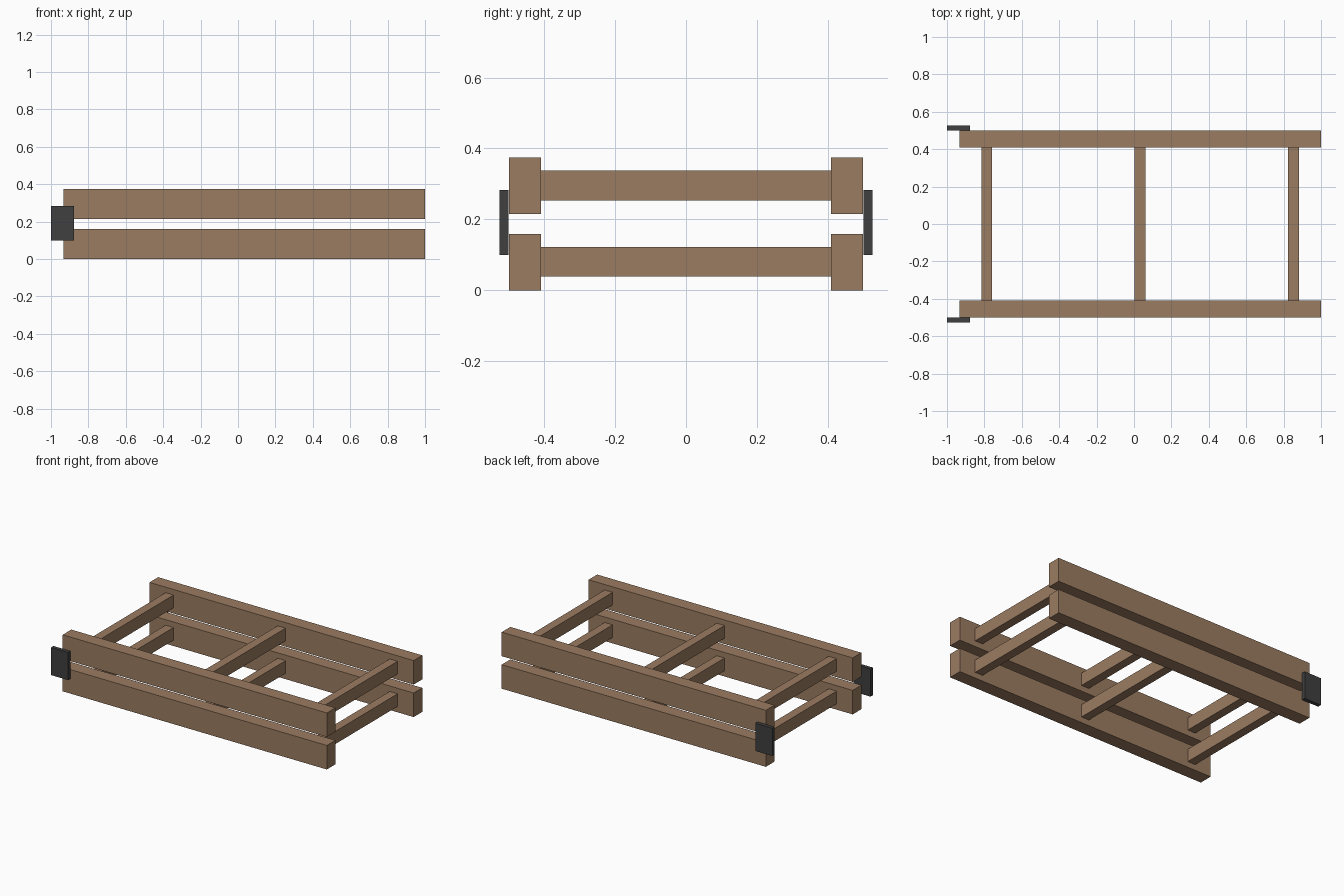
import bpy
import bmesh
from mathutils import Vector

if "Cube" in bpy.data.objects:
    bpy.data.objects.remove(bpy.data.objects["Cube"])


def material(name, color):
    m = bpy.data.materials.new(name)
    m.diffuse_color = (*color, 1.0)
    m.use_nodes = True
    m.node_tree.nodes["Principled BSDF"].inputs["Base Color"].default_value = m.diffuse_color
    return m


WOOD = material("brown wood", (0.33, 0.20, 0.12))
METAL = material("dark metal", (0.05, 0.05, 0.05))


def box(name, lo, hi, mat):
    """Axis-aligned box between two corners."""
    lo, hi = Vector(lo), Vector(hi)
    bm = bmesh.new()
    bmesh.ops.create_cube(bm, size=1.0)
    for v in bm.verts:
        v.co = (lo + hi) / 2 + v.co * (hi - lo)
    mesh = bpy.data.meshes.new(name)
    bm.to_mesh(mesh)
    bm.free()
    mesh.materials.append(mat)
    ob = bpy.data.objects.new(name, mesh)
    bpy.context.collection.objects.link(ob)
    return ob


RAIL_IN, RAIL_OUT = 0.409, 0.499
RAIL_H = 0.159
RUNG_W, RUNG_H = 0.058, 0.084

# two folded ladder sections, one above the other
for level, z in (("lower", 0.0), ("upper", 0.215)):
    # side rails
    for side, s in (("front", -1), ("back", 1)):
        y0, y1 = sorted((s * RAIL_IN, s * RAIL_OUT))
        box(f"{level}_{side}_rail", (-0.934, y0, z), (1.0, y1, z + RAIL_H), WOOD)
    # rungs
    zc = z + RAIL_H / 2 + 0.001
    for i, x in enumerate((-0.787, 0.033, 0.853)):
        box(f"{level}_rung_{i + 1}",
            (x - RUNG_W / 2, -RAIL_IN, zc - RUNG_H / 2),
            (x + RUNG_W / 2, RAIL_IN, zc + RUNG_H / 2), WOOD)

# hinge plates joining the sections at the left end
for side, s in (("front", -1), ("back", 1)):
    y0, y1 = sorted((s * 0.501, s * 0.526))
    box(f"{side}_hinge_plate", (-1.0, y0, 0.10), (-0.876, y1, 0.283), METAL)
